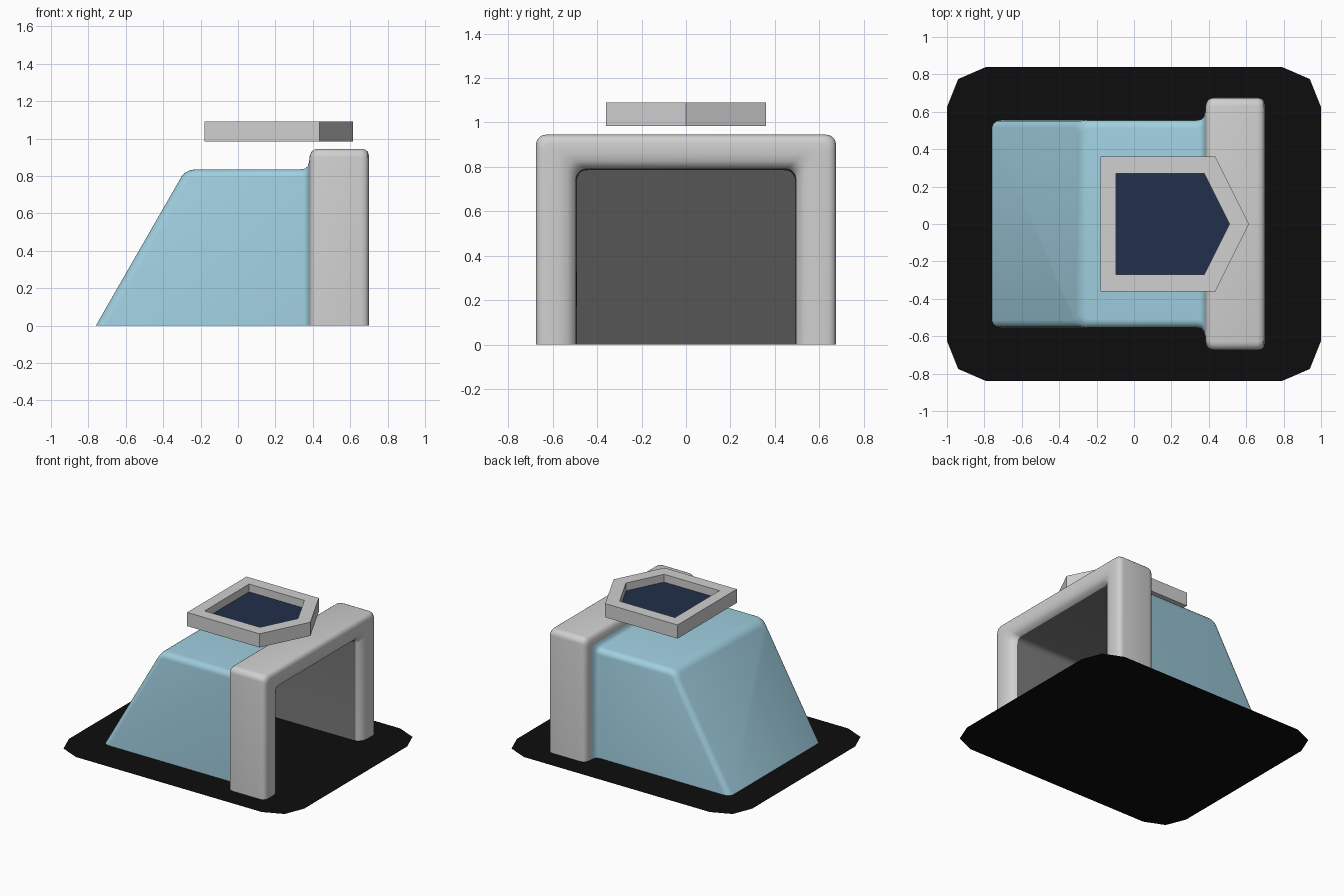
import bpy, bmesh, math

if "Cube" in bpy.data.objects:
    bpy.data.objects.remove(bpy.data.objects["Cube"])


def material(name, rgb):
    m = bpy.data.materials.new(name)
    m.diffuse_color = (*rgb, 1)
    m.use_nodes = True
    m.node_tree.nodes["Principled BSDF"].inputs["Base Color"].default_value = m.diffuse_color
    return m


BLUE = material("light blue", (0.35, 0.62, 0.74))
GREY = material("light grey", (0.63, 0.63, 0.63))
DARK = material("dark grey", (0.20, 0.20, 0.20))
NAVY = material("navy", (0.016, 0.028, 0.068))
BLACK = material("black", (0.004, 0.004, 0.004))


def finish(bm, name, mats, smooth=False):
    me = bpy.data.meshes.new(name)
    bm.to_mesh(me)
    bm.free()
    for m in mats:
        me.materials.append(m)
    ob = bpy.data.objects.new(name, me)
    bpy.context.collection.objects.link(ob)
    if smooth:
        bpy.ops.object.select_all(action='DESELECT')
        ob.select_set(True)
        bpy.context.view_layer.objects.active = ob
        bpy.ops.object.shade_smooth_by_angle(angle=math.radians(40))
    return ob


def portal(w, h, r=0.045, n=5):
    """Inverted U outline with rounded top corners, as (y, z) points."""
    pts = [(-w, 0)]
    for cy, start in ((r - w, 180), (w - r, 90)):
        for k in range(n + 1):
            a = math.radians(start - 90 * k / n)
            pts.append((cy + r * math.cos(a), h - r + r * math.sin(a)))
    return pts + [(w, 0)]


SLOPE = 0.575  # lean of the rear wall, x per z


def loft(name, stations, mat, cap=None):
    """Skin U outlines; a station is (x, half width, height, leaning)."""
    bm = bmesh.new()
    rows = []
    for x, w, h, lean in stations:
        rows.append([bm.verts.new((x + (SLOPE * z if lean else 0), y, z))
                     for y, z in portal(w, h)])
    for a, b in zip(rows, rows[1:]):
        for i in range(len(a) - 1):
            bm.faces.new((a[i], b[i], b[i + 1], a[i + 1]))
    if cap == "start":
        bm.faces.new(rows[0])
    elif cap == "end":
        bm.faces.new(rows[-1][::-1])
    return finish(bm, name, [mat], True)


# Sloped blue body with a small flare where it meets the arch
loft("body", [
    (-0.76, 0.515, 0.800, True), (-0.752, 0.535, 0.818, True),
    (-0.735, 0.550, 0.830, True), (-0.71, 0.555, 0.835, True),
    (0.335, 0.555, 0.835, False), (0.358, 0.559, 0.839, False),
    (0.373, 0.572, 0.851, False), (0.380, 0.600, 0.875, False)], BLUE, "start")

# Entrance arch with rounded edges
loft("entrance_arch", [(x, w, h, False) for x, w, h in (
    (0.380, 0.600, 0.875), (0.384, 0.640, 0.910), (0.393, 0.660, 0.930),
    (0.408, 0.671, 0.941), (0.430, 0.675, 0.945), (0.660, 0.675, 0.945),
    (0.680, 0.671, 0.941), (0.694, 0.660, 0.930), (0.700, 0.640, 0.910),
    (0.700, 0.570, 0.860), (0.693, 0.535, 0.825), (0.677, 0.510, 0.802),
    (0.650, 0.495, 0.790))], GREY)

# Dark hollow inside
loft("interior", [(0.65, 0.495, 0.79, False), (0.38, 0.492, 0.787, False),
                  (-0.68, 0.49, 0.785, True)], DARK, "end")

# Flat ground mat with clipped corners
bm = bmesh.new()
corner = [(1.0, 0.625), (0.94, 0.775), (0.79, 0.84)]
outline = (corner + [(-x, y) for x, y in corner[::-1]]
           + [(-x, -y) for x, y in corner] + [(x, -y) for x, y in corner[::-1]])
bm.faces.new([bm.verts.new((x, y, 0)) for x, y in outline])
finish(bm, "floor_mat", [BLACK])


# Floating five-sided sign frame with recessed navy panel
def pentagon(bm, x0, x1, tip, w, z):
    return [bm.verts.new((x, y, z)) for x, y in
            ((x0, -w), (x1, -w), (tip, 0), (x1, w), (x0, w))]


bm = bmesh.new()
outer, inner = (-0.18, 0.435, 0.615, 0.36), (-0.095, 0.375, 0.51, 0.27)
rings = [pentagon(bm, *p, z) for p, z in
         ((outer, 0.985), (outer, 1.09), (inner, 1.09), (inner, 1.03))]
for a, b in zip(rings, rings[1:]):
    for i in range(5):
        j = (i + 1) % 5
        bm.faces.new((a[i], a[j], b[j], b[i]))
bm.faces.new(rings[0][::-1])
bm.faces.new(rings[-1]).material_index = 1
finish(bm, "floating_sign", [GREY, NAVY])
